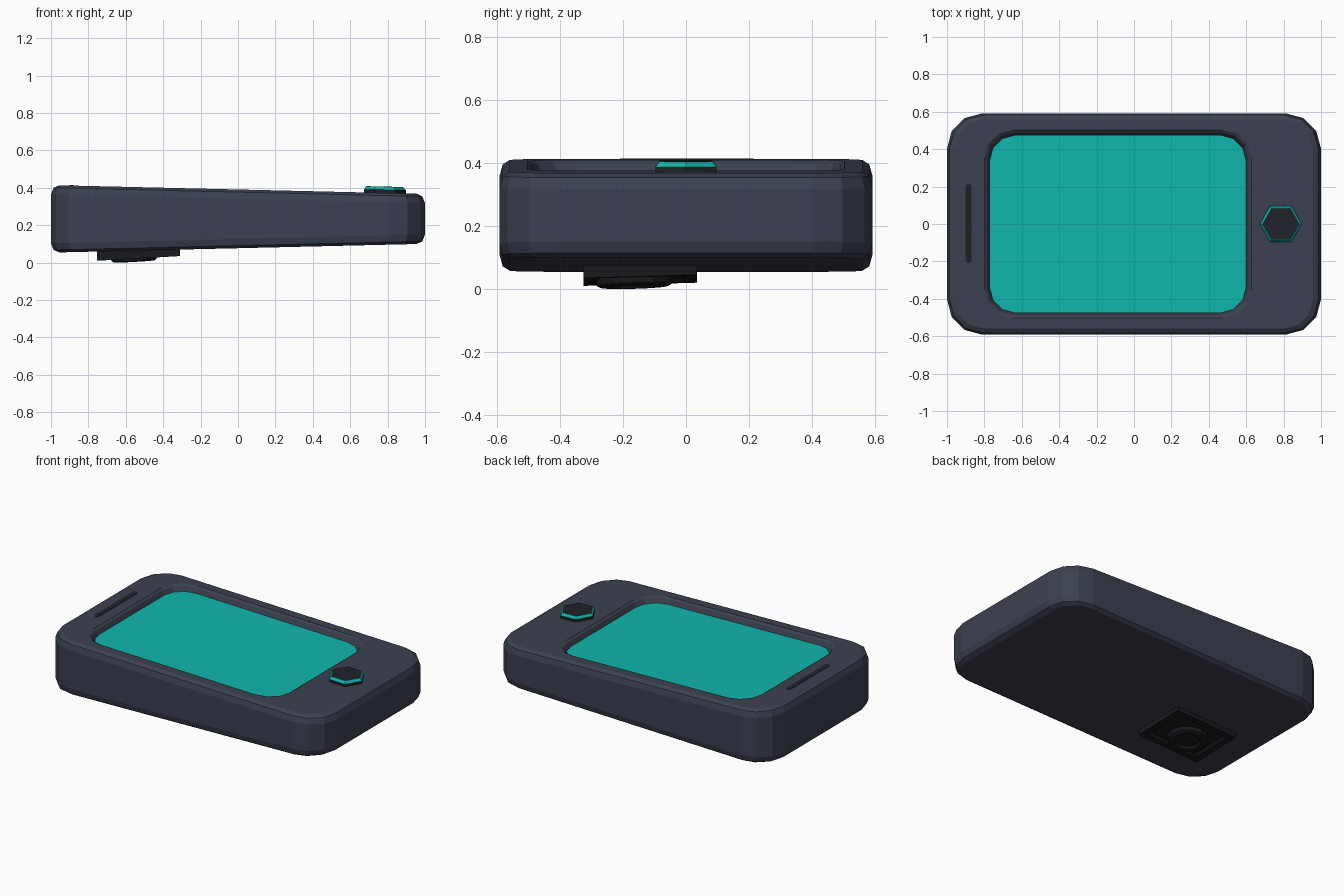
import bpy, bmesh, math

if "Cube" in bpy.data.objects:
    bpy.data.objects.remove(bpy.data.objects["Cube"])


def material(name, rgb):
    m = bpy.data.materials.new(name)
    m.diffuse_color = (*rgb, 1)
    m.use_nodes = True
    m.node_tree.nodes["Principled BSDF"].inputs["Base Color"].default_value = m.diffuse_color
    return m


SLATE = material("slate", (0.045, 0.053, 0.08))
DARK = material("dark", (0.014, 0.016, 0.022))
BLACK = material("black", (0.009, 0.010, 0.012))
TEAL = material("teal", (0.005, 0.47, 0.42))


# Sloping reference planes of the wedge-shaped case and the camera plate
def top(x, y):
    return 0.391 - 0.0235 * x


def bottom(x, y):
    return 0.077 + 0.0235 * x


def plate(x, y):
    return 0.01 + 0.056 * (x + 0.755) + 0.028 * (y + 0.325)


def rounded(cx, cy, hx, hy, r, plane, off, seg=3):
    """Rounded rectangle ring lying on a plane, shifted by off in z."""
    pts = []
    for q, (sx, sy) in enumerate([(1, 1), (-1, 1), (-1, -1), (1, -1)]):
        for i in range(seg + 1):
            a = math.pi / 2 * (q + i / seg)
            x = cx + sx * (hx - r) + r * math.cos(a)
            y = cy + sy * (hy - r) + r * math.sin(a)
            pts.append((x, y, plane(x, y) + off))
    return pts


def polygon(cx, cy, r, n, plane, off):
    pts = []
    for i in range(n):
        a = 2 * math.pi * i / n
        x, y = cx + r * math.cos(a), cy + r * math.sin(a)
        pts.append((x, y, plane(x, y) + off))
    return pts


def box_ring(cx, cy, hx, hy, plane, off):
    return [(cx + sx * hx, cy + sy * hy, plane(cx + sx * hx, cy + sy * hy) + off)
            for sx, sy in [(1, 1), (-1, 1), (-1, -1), (1, -1)]]


def loft(name, rings, mat):
    """Skin a list of equal-length rings and cap both ends."""
    bm = bmesh.new()
    loops = [[bm.verts.new(p) for p in ring] for ring in rings]
    n = len(loops[0])
    for a, b in zip(loops, loops[1:]):
        for i in range(n):
            j = (i + 1) % n
            bm.faces.new((a[i], a[j], b[j], b[i]))
    bm.faces.new(loops[0][::-1])
    bm.faces.new(loops[-1])
    bmesh.ops.recalc_face_normals(bm, faces=bm.faces)
    me = bpy.data.meshes.new(name)
    bm.to_mesh(me)
    bm.free()
    me.materials.append(mat)
    ob = bpy.data.objects.new(name, me)
    bpy.context.collection.objects.link(ob)
    return ob


# Case: bevelled wedge with a stepped screen recess
def case_ring(inx, iny, plane, off):
    return rounded(0, 0, 1 - inx, 0.592 - iny, 0.19 - inx * 0.8, plane, off)


def recess_ring(inset, off):
    return rounded(-0.0865, 0, 0.7135 - inset, 0.503 - inset, 0.15 - inset * 0.5, top, off)


loft("case", [
    case_ring(0.045, 0.032, bottom, 0),
    case_ring(0.014, 0.010, bottom, 0.014),
    case_ring(0, 0, bottom, 0.05),
    case_ring(0, 0, top, -0.05),
    case_ring(0.014, 0.010, top, -0.014),
    case_ring(0.045, 0.032, top, 0),
    recess_ring(0, 0),
    recess_ring(0.014, -0.010),
    recess_ring(0.028, -0.042),
], SLATE)

# Screen set into the recess
loft("screen", [recess_ring(0.029, -0.046), recess_ring(0.029, -0.036)], TEAL)

# Speaker slot beside the screen
loft("speaker_slot", [rounded(-0.885, 0.003, 0.016, 0.212, 0.0159, top, o)
                      for o in (-0.01, 0.002)], DARK)

# Hexagonal button: dark base, teal bevel, dark cap
BX = 0.785
loft("button_base", [polygon(BX, 0, 0.112, 6, top, o) for o in (-0.01, 0.017)], DARK)
loft("button_bevel", [polygon(BX, 0, 0.112, 6, top, 0.017),
                      polygon(BX, 0, 0.098, 6, top, 0.033)], TEAL)
loft("button_cap", [polygon(BX, 0, 0.097, 6, top, o) for o in (0.025, 0.034)], DARK)

# Camera plate underneath, slightly tilted, with a recessed panel
PX, PY = -0.5325, -0.145
loft("camera_plate", [
    box_ring(PX, PY, 0.2225, 0.18, bottom, 0.02),
    box_ring(PX, PY, 0.2225, 0.18, plate, 0),
    box_ring(PX, PY, 0.185, 0.143, plate, 0),
    box_ring(PX, PY, 0.170, 0.128, plate, 0.014),
], BLACK)

# Camera lens with a sunken glass
LX, LY = -0.555, -0.165
loft("camera_lens", [polygon(LX, LY, r, 12, plate, o) for r, o in
                     [(0.12, 0.03), (0.12, -0.012), (0.108, -0.019),
                      (0.08, -0.019), (0.07, -0.006)]], BLACK)
